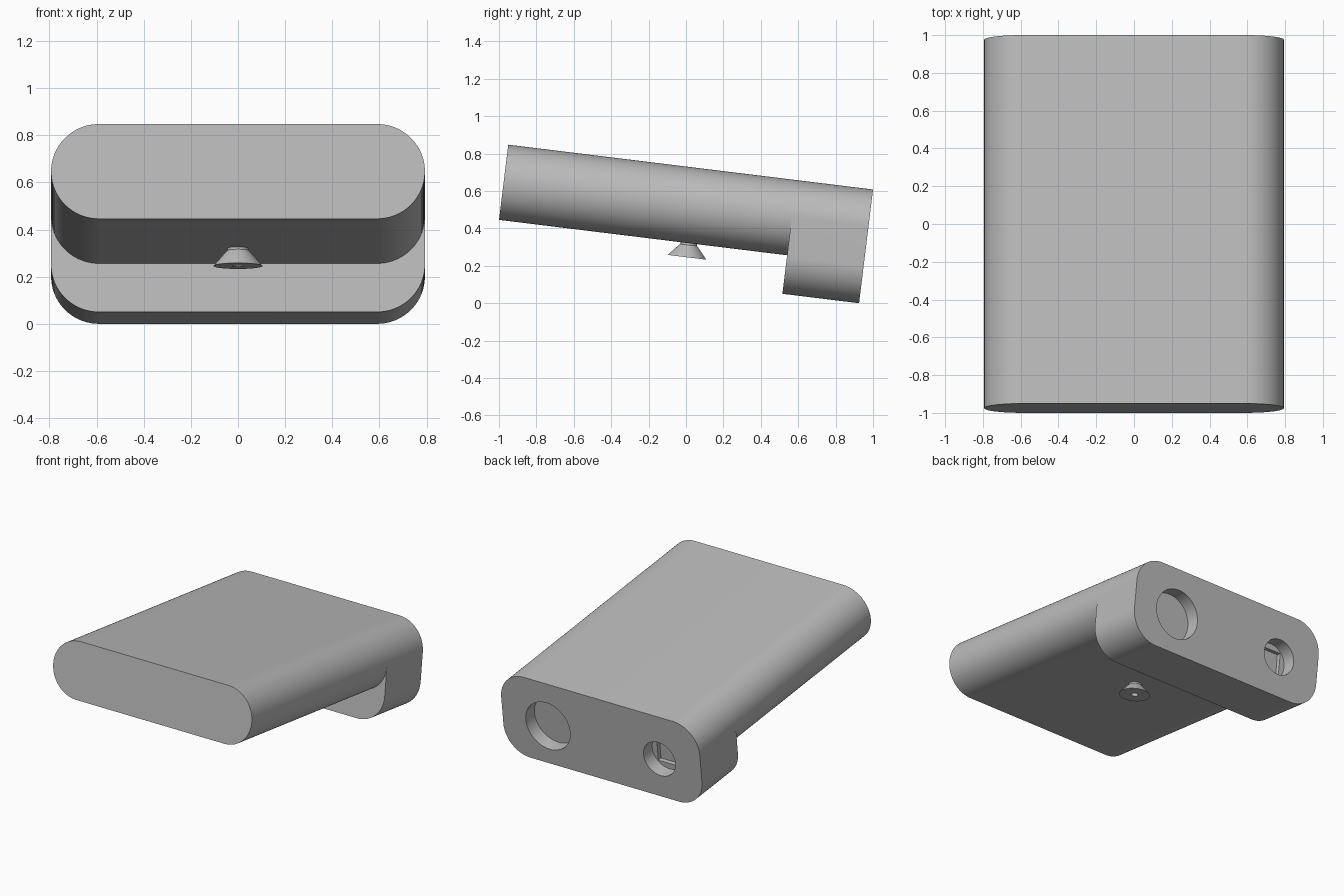
import bpy, bmesh
from math import pi, sin, cos, radians
from mathutils import Matrix

cube = bpy.data.objects.get("Cube")
if cube:
    bpy.data.objects.remove(cube)

HALF_W, R = 0.793, 0.2025           # half width, corner radius
LENGTH, HEAD_DEPTH, HEAD_H = 1.965, 0.413, 0.6125
# local frame: origin at the top of the back face, tilted nose up
TILT = Matrix.Translation((0, 1.0, 0.608)) @ Matrix.Rotation(radians(-7), 4, 'X')

grey = bpy.data.materials.new("plain_grey")
grey.use_nodes = True
COLOR = (0.5, 0.5, 0.5, 1)
grey.diffuse_color = COLOR
grey.node_tree.nodes["Principled BSDF"].inputs["Base Color"].default_value = COLOR


def finish(name, bm):
    bmesh.ops.recalc_face_normals(bm, faces=bm.faces)
    mesh = bpy.data.meshes.new(name)
    bm.to_mesh(mesh)
    bm.free()
    mesh.materials.append(grey)
    obj = bpy.data.objects.new(name, mesh)
    bpy.context.collection.objects.link(obj)
    obj.matrix_world = TILT
    return obj


def arc(cx, cz, r, start, end, n=24):
    return [(cx + r * cos(start + (end - start) * i / n),
             cz + r * sin(start + (end - start) * i / n)) for i in range(n + 1)]


def extrude(name, profile, y0, y1):
    """Extrude an x-z outline along y."""
    bm = bmesh.new()
    face = bm.faces.new([bm.verts.new((x, y0, z)) for x, z in profile])
    out = bmesh.ops.extrude_face_region(bm, geom=[face])
    moved = [v for v in out["geom"] if isinstance(v, bmesh.types.BMVert)]
    bmesh.ops.translate(bm, verts=moved, vec=(0, y1 - y0, 0))
    return finish(name, bm)


def lathe(name, profile, y, steps=48):
    """Spin a closed (radius, z) outline about a vertical axis."""
    bm = bmesh.new()
    verts = [bm.verts.new((r, y, z)) for r, z in profile]
    edges = [bm.edges.new(pair) for pair in zip(verts, verts[1:])]
    bmesh.ops.spin(bm, geom=verts + edges, cent=(0, y, 0), axis=(0, 0, 1),
                   angle=2 * pi, steps=steps)
    bmesh.ops.remove_doubles(bm, verts=bm.verts, dist=0.0001)
    return finish(name, bm)


def activate(obj):
    bpy.ops.object.select_all(action='DESELECT')
    obj.select_set(True)
    bpy.context.view_layer.objects.active = obj


def cut(target, cutter):
    cutter.hide_render = True
    activate(target)
    mod = target.modifiers.new("cut", 'BOOLEAN')
    mod.operation, mod.solver, mod.object = 'DIFFERENCE', 'EXACT', cutter
    bpy.ops.object.modifier_apply(modifier=mod.name)
    bpy.data.objects.remove(cutter)


# body: rounded block over the full length
c = HALF_W - R
low = R - HEAD_H
outline = (arc(c, -R, R, 0, pi / 2) + arc(-c, -R, R, pi / 2, pi)
           + arc(-c, low, R, pi, 1.5 * pi) + arc(c, low, R, 1.5 * pi, 2 * pi))
body = extrude("body", outline, 0, -LENGTH)

# carve the underside so only the back keeps its full height
under = arc(-c, -R, R, pi, 1.5 * pi) + arc(c, -R, R, 1.5 * pi, 2 * pi)
under += [(1, -R), (1, -1), (-1, -1), (-1, -R)]
cut(body, extrude("underside_cutter", under, -HEAD_DEPTH, -LENGTH - 0.1))

# round openings in the back face
HOLE_Z = -0.325
SMALL_X = -0.46
for x, radius in ((0.43, 0.177), (SMALL_X, 0.127)):
    circle = arc(x, HOLE_Z, radius, 0, 2 * pi, 64)[:-1]
    cut(body, extrude("hole_cutter", circle, 0.05, -0.1))

# square socket inside the small opening
s = 0.085
square = [(SMALL_X + s * i, HOLE_Z + s * j)
          for i, j in ((-1, -1), (1, -1), (1, 1), (-1, 1))]
cut(body, extrude("socket_cutter", square, -0.05, -0.13))

# flared knob below the middle, with a small bore
B = -0.481
knob = lathe("underside_knob", [(0, B + 0.04), (0.024, B + 0.04), (0.024, B),
                                (0.104, B), (0.05, B + 0.062), (0.045, B + 0.066),
                                (0.045, B + 0.085), (0, B + 0.085)], -0.943)

for obj in (body, knob):
    activate(obj)
    bpy.ops.object.shade_smooth_by_angle(angle=radians(30))
